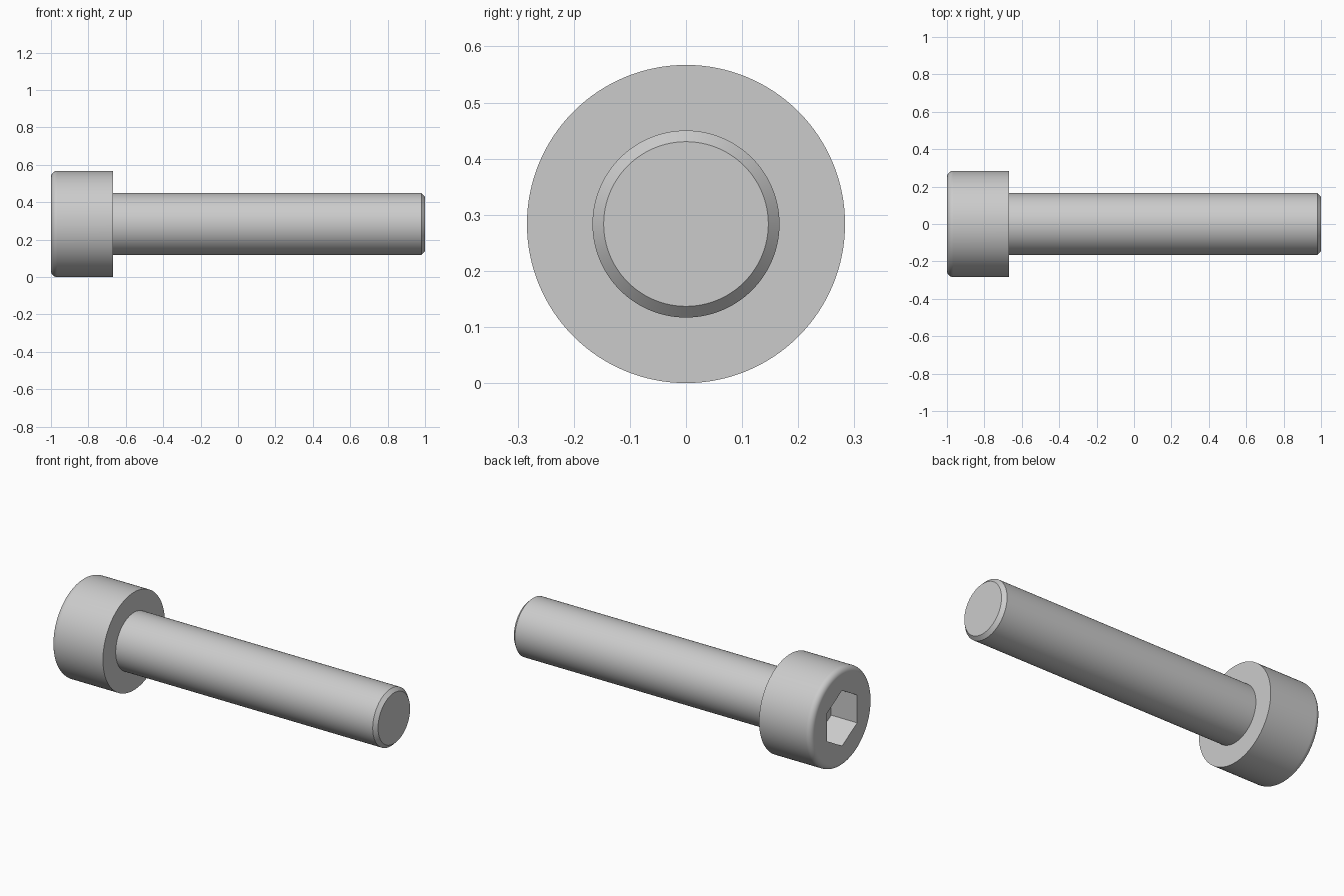
import bpy, bmesh, math
from mathutils import Matrix

if "Cube" in bpy.data.objects:
    bpy.data.objects.remove(bpy.data.objects["Cube"])

HEAD_R, SHANK_R = 0.2835, 0.1667
AXIS_Z = HEAD_R
FILLET, CHAMFER = 0.033, 0.02
SOCKET_FLATS, SOCKET_DEPTH = 0.278, 0.167
SEGMENTS = 128


def make_object(name, bm):
    bmesh.ops.recalc_face_normals(bm, faces=bm.faces)
    mesh = bpy.data.meshes.new(name)
    bm.to_mesh(mesh)
    bm.free()
    obj = bpy.data.objects.new(name, mesh)
    bpy.context.collection.objects.link(obj)
    obj.location.z = AXIS_Z
    return obj


# Half profile (x, radius): rounded head, then shank with chamfered tip
profile = [(-1, 0)]
for i in range(9):
    a = math.radians(90 * i / 8)
    profile.append((-1 + FILLET * (1 - math.sin(a)),
                    HEAD_R - FILLET * (1 - math.cos(a))))
profile[1:] = sorted(profile[1:], key=lambda p: p[0])
profile += [(-0.667, HEAD_R), (-0.667, SHANK_R), (1 - CHAMFER, SHANK_R),
            (1, SHANK_R - CHAMFER), (1, 0)]

# Screw body, turned around the x axis
bm = bmesh.new()
verts = [bm.verts.new((x, 0, r)) for x, r in profile]
edges = [bm.edges.new(pair) for pair in zip(verts, verts[1:])]
bmesh.ops.spin(bm, geom=verts + edges, cent=(0, 0, 0), axis=(1, 0, 0),
               angle=math.tau, steps=SEGMENTS, use_duplicate=False)
bmesh.ops.remove_doubles(bm, verts=bm.verts, dist=1e-5)
screw = make_object("socket_head_screw", bm)

# Hexagonal socket cutter, corners pointing up and down
bm = bmesh.new()
radius = SOCKET_FLATS / math.sqrt(3)
x0, x1 = -1.1, -1 + SOCKET_DEPTH
ring = [[bm.verts.new((x, radius * math.sin(math.tau * i / 6),
                       radius * math.cos(math.tau * i / 6))) for i in range(6)]
        for x in (x0, x1)]
bm.faces.new(ring[0])
bm.faces.new(ring[1])
for i in range(6):
    j = (i + 1) % 6
    bm.faces.new((ring[0][i], ring[0][j], ring[1][j], ring[1][i]))
cutter = make_object("socket_cutter", bm)
cutter.hide_render = True

# Cut the socket, then shade smooth with crisp edges
bpy.context.view_layer.objects.active = screw
cutter.select_set(False)
screw.select_set(True)
cut = screw.modifiers.new("socket", 'BOOLEAN')
cut.operation = 'DIFFERENCE'
cut.solver = 'EXACT'
cut.object = cutter
bpy.ops.object.modifier_apply(modifier=cut.name)
bpy.data.objects.remove(cutter)
bpy.ops.object.shade_smooth_by_angle(angle=math.radians(30))
weighted = screw.modifiers.new("flat_caps", 'WEIGHTED_NORMAL')
weighted.keep_sharp = True
